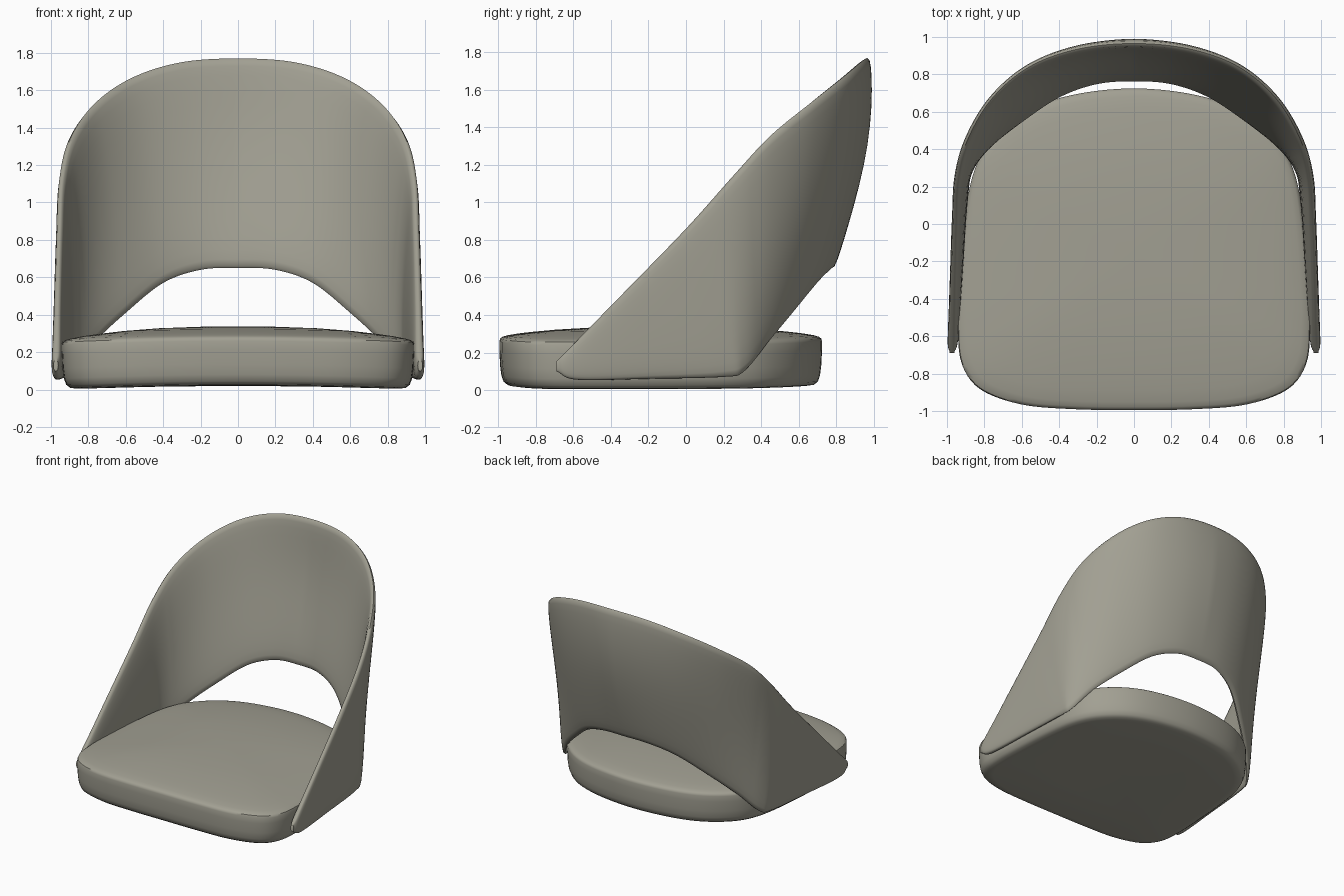
import bpy, bmesh, math
from mathutils import Vector

if "Cube" in bpy.data.objects:
    bpy.data.objects.remove(bpy.data.objects["Cube"])

mat = bpy.data.materials.new("warm grey")
mat.diffuse_color = (0.36, 0.35, 0.29, 1)
mat.use_nodes = True
mat.node_tree.nodes["Principled BSDF"].inputs["Base Color"].default_value = mat.diffuse_color


def spline(pts, t):
    """Catmull-Rom point at t in 0..1; the start mirrors across x = 0."""
    p = [Vector(q) for q in pts]
    first = Vector(p[1])
    first.x *= -1
    last = 2 * p[-1] - p[-2]
    if p[-1].x == 0:  # curve that also ends on the mirror line
        last = Vector((-p[-2].x, p[-2].y, p[-2].z))
    p = [first] + p + [last]
    s = t * (len(pts) - 1)
    i = max(0, min(int(s), len(pts) - 2))
    f = s - i
    a, b, c, d = p[i:i + 4]
    return 0.5 * (2 * b + (c - a) * f + (2 * a - 5 * b + 4 * c - d) * f * f
                  + (3 * b - a - 3 * c + d) * f ** 3)


def loft(name, rings, angle):
    """Skin closed rings of points and cap both ends."""
    bm = bmesh.new()
    vs = [[bm.verts.new(p) for p in r] for r in rings]
    n = len(vs[0])
    for r0, r1 in zip(vs, vs[1:]):
        for j in range(n):
            k = (j + 1) % n
            bm.faces.new((r0[j], r0[k], r1[k], r1[j]))
    bm.faces.new(vs[0])
    bm.faces.new(vs[-1])
    bmesh.ops.recalc_face_normals(bm, faces=bm.faces)
    me = bpy.data.meshes.new(name)
    bm.to_mesh(me)
    bm.free()
    me.materials.append(mat)
    ob = bpy.data.objects.new(name, me)
    bpy.context.collection.objects.link(ob)
    bpy.ops.object.select_all(action='DESELECT')
    bpy.context.view_layer.objects.active = ob
    ob.select_set(True)
    bpy.ops.object.shade_smooth_by_angle(angle=math.radians(angle))
    return ob


# Seat cushion: rounded plan outline, stacked rings, slight arch across x
plan = [(0, -.995, 0), (.32, -.99, 0), (.6, -.965, 0), (.82, -.885, 0),
        (.92, -.75, 0), (.942, -.56, 0), (.935, -.35, 0), (.91, -.02, 0),
        (.865, .25, 0), (.77, .44, 0), (.58, .6, 0), (.33, .69, 0), (0, .725, 0)]
N = 60
half = [spline(plan, i / N) for i in range(N + 1)]
half[-1].x = 0
outline = half + [Vector((-p.x, p.y, 0)) for p in half[-2:0:-1]]
section = [(.03, -.005), (.5, -.005), (.9, -.003), (.95, .003), (.974, .02),
           (.988, .055), (.996, .11), (1, .19), (1, .235), (.995, .25),
           (.98, .259), (.95, .267), (.88, .277), (.8, .285), (.65, .297),
           (.45, .307), (.2, .312), (.02, .313)]
mid_y = -.13
rings = []
for s, z in section:
    ring = []
    for p in outline:
        x, y = p.x * s, mid_y + (p.y - mid_y) * s
        ring.append((x, y, z + .005 + .02 * (1 - min(1, (x / .9) ** 2))))
    rings.append(ring)
loft("seat_cushion", rings, 40)

# Wraparound backrest: shell between a top rim and a lower rim
top = [(0, .965, 1.77), (.3, .935, 1.75), (.56, .84, 1.67), (.76, .67, 1.535),
       (.89, .45, 1.355), (.942, .25, 1.14), (.955, 0, .86), (.965, -.35, .5),
       (.97, -.6, .245), (.974, -.69, .155)]
low = [(0, .775, .65), (.2, .76, .64), (.4, .69, .57), (.6, .56, .41),
       (.77, .43, .25), (.88, .31, .10), (.91, .2, .07), (.94, -.2, .06),
       (.967, -.58, .055), (.974, -.69, .1)]
K = 32


def shell_ring(t):
    a, b = spline(low, t), spline(top, t)
    e = .004
    t0, t1 = max(t - e, 0), min(t + e, 1)
    da, db = [spline(c, t1) - spline(c, t0) for c in (low, top)]
    thick = (.026 + .012 * (1 - t ** 3)) * max(.25, 1 - t ** 24) ** .5
    # back bows outward, the corners pinch in slightly
    bow = .042 * (1 - t / .42) if t < .5 else -.016 * (1 - t)
    ring = []
    for k in range(K):
        ang = 2 * math.pi * k / K
        v = .5 - .5 * math.cos(ang)
        out = (b - a).cross(da.lerp(db, v)).normalized()
        w = math.copysign(abs(math.sin(ang)) ** .6, math.sin(ang)) * thick
        bulge = bow * math.sin(math.pi * v ** 1.3)
        ring.append(a.lerp(b, v) + out * (w + bulge))
    return ring


M = 90
right = [shell_ring(i / M) for i in range(M + 1)]
for p in right[0]:
    p.x = 0
left = [[Vector((-p.x, p.y, p.z)) for p in r] for r in right[:0:-1]]
loft("backrest_shell", left + right, 60)
